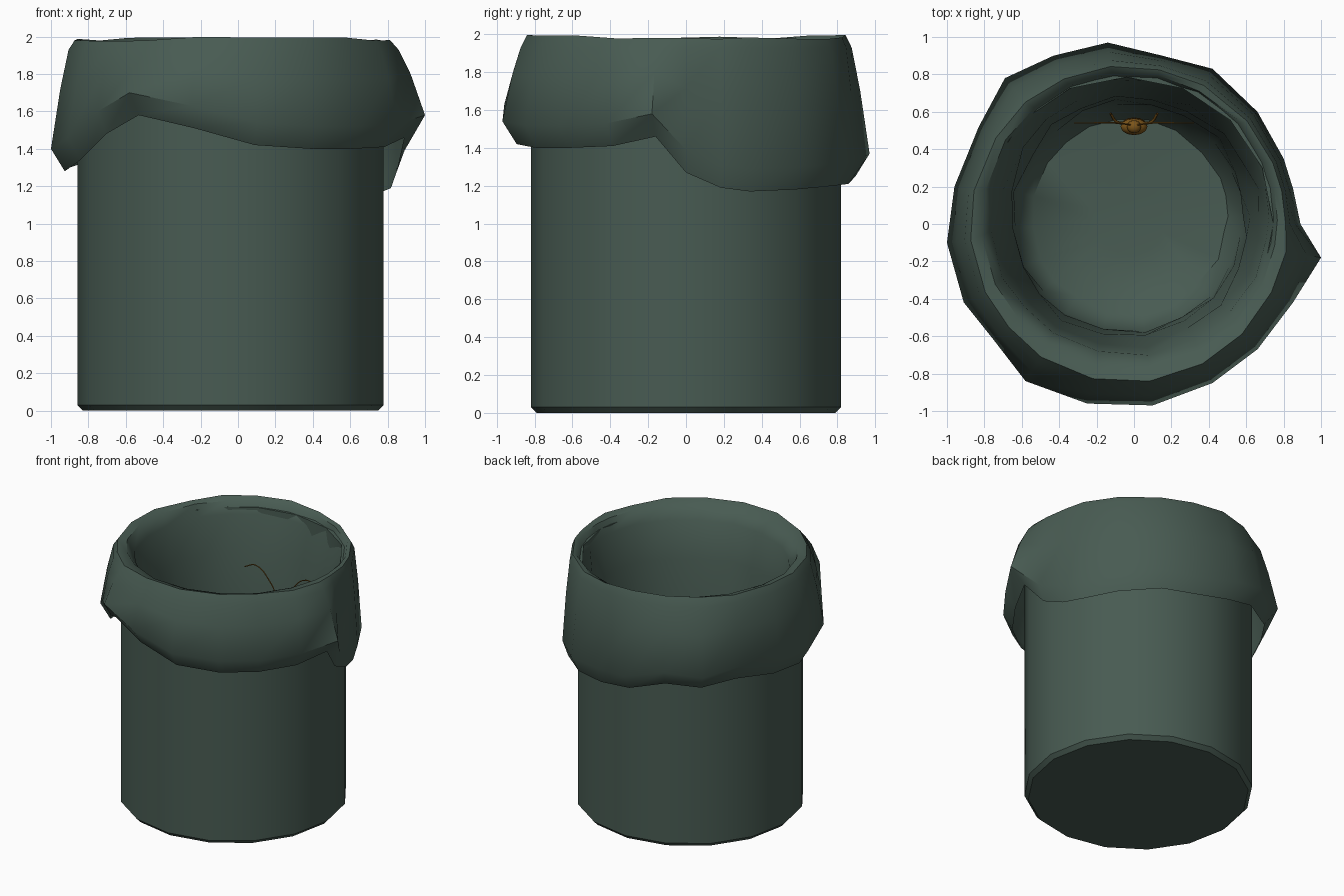
import bpy, bmesh, math, random
from mathutils import Vector

if "Cube" in bpy.data.objects:
    bpy.data.objects.remove(bpy.data.objects["Cube"])

random.seed(4)


def material(name, rgb):
    m = bpy.data.materials.new(name)
    m.diffuse_color = (*rgb, 1)
    m.use_nodes = True
    m.node_tree.nodes["Principled BSDF"].inputs["Base Color"].default_value = m.diffuse_color
    return m


GREEN = material("dark_green", (0.065, 0.105, 0.085))
BROWN = material("brown", (0.2, 0.09, 0.01))


def finish(obj, mat, angle):
    obj.data.materials.append(mat)
    bpy.ops.object.select_all(action='DESELECT')
    bpy.context.view_layer.objects.active = obj
    obj.select_set(True)
    bpy.ops.object.shade_smooth_by_angle(angle=math.radians(angle))
    return obj


def loft(name, rings, mat, angle, cap_start=False, cap_end=False):
    """Skin a list of equal-length point rings."""
    bm = bmesh.new()
    rows = [[bm.verts.new(p) for p in ring] for ring in rings]
    n = len(rows[0])
    for a, b in zip(rows, rows[1:]):
        for i in range(n):
            j = (i + 1) % n
            bm.faces.new((a[i], a[j], b[j], b[i]))
    if cap_start:
        bm.faces.new(rows[0][::-1])
    if cap_end:
        bm.faces.new(rows[-1])
    mesh = bpy.data.meshes.new(name)
    bm.to_mesh(mesh)
    bm.free()
    obj = bpy.data.objects.new(name, mesh)
    bpy.context.collection.objects.link(obj)
    return finish(obj, mat, angle)


# Bin: 16-sided open can with a small bottom chamfer
def circle(r, z, n=16):
    return [(-0.04 + r * math.cos(2 * math.pi * i / n),
             r * math.sin(2 * math.pi * i / n), z) for i in range(n)]


loft("bin", [circle(r, z) for r, z in
             [(0.79, 0), (0.818, 0.03), (0.818, 1.93), (0.785, 1.93), (0.785, 0.04)]],
     GREEN, 30, True, True)

# Bag: widest outline of the overhang (x, y) with the height of its hem
flare = [(0.89, 0, 1.27), (0.85, 0.19, 1.19), (0.80, 0.35, 1.17), (0.66, 0.60, 1.18),
         (0.42, 0.83, 1.20), (0.15, 0.90, 1.21), (-0.14, 0.97, 1.25), (-0.43, 0.90, 1.33),
         (-0.69, 0.78, 1.31), (-0.83, 0.52, 1.34), (-0.96, 0.20, 1.30), (-1.0, -0.10, 1.28),
         (-0.91, -0.42, 1.34), (-0.75, -0.62, 1.48), (-0.58, -0.84, 1.58),
         (-0.25, -0.96, 1.51), (0.10, -0.97, 1.42), (0.42, -0.85, 1.40),
         (0.66, -0.67, 1.40), (0.85, -0.42, 1.41), (1.0, -0.18, 1.46)]


def outside(t, r, height):
    """Ring between a circle of radius r (t=0) and the widest outline (t=1)."""
    ring = []
    for x, y, hem in flare:
        a = math.atan2(y, x + 0.03)
        c = Vector((-0.03 + r * math.cos(a), r * math.sin(a), 0))
        p = c.lerp(Vector((x, y, 0)), t)
        p.z = height(hem)
        ring.append(p)
    return ring


def inside(r, z, fold, cy):
    """Ring of the lining, with random folds."""
    ring = []
    for x, y, hem in flare:
        a = math.atan2(y, x + 0.03)
        q = r + random.uniform(-fold, fold)
        ring.append((-0.025 + q * math.cos(a), cy + q * math.sin(a), z))
    return ring


rings = [outside(0.45, 0.84, lambda h: h),
         outside(1.0, 0.84, lambda h: h + 0.12),
         outside(0.6, 0.85, lambda h: 0.55 * 1.98 + 0.45 * (h + 0.12)),
         outside(0.3, 0.84, lambda h: 1.93),
         outside(0.12, 0.83, lambda h: 1.985 + random.uniform(-0.012, 0.015)),
         inside(0.79, 1.97, 0.006, 0.02),
         inside(0.745, 1.88, 0.01, 0.04),
         inside(0.69, 1.6, 0.02, 0.04),
         inside(0.65, 1.25, 0.025, 0.04),
         inside(0.63, 0.8, 0.025, 0.04),
         inside(0.61, 0.25, 0.015, 0.04),
         inside(0.52, 0.12, 0.01, 0.04),
         inside(0.2, 0.09, 0.01, 0.04)]
loft("bag", rings, GREEN, 50, cap_end=True)


# Insect climbing the back of the lining, head up
def blob(name, loc, size):
    bpy.ops.mesh.primitive_uv_sphere_add(segments=12, ring_count=8, location=loc)
    o = bpy.context.object
    o.name = name
    o.scale = size
    bpy.ops.object.transform_apply(location=False, rotation=False, scale=True)
    return finish(o, BROWN, 40)


def tube(name, points, radius):
    cu = bpy.data.curves.new(name, 'CURVE')
    cu.dimensions = '3D'
    cu.bevel_depth = radius
    cu.bevel_resolution = 1
    cu.resolution_u = 6
    sp = cu.splines.new('BEZIER')
    sp.bezier_points.add(len(points) - 1)
    for bp, p in zip(sp.bezier_points, points):
        bp.co = p
        bp.handle_left_type = bp.handle_right_type = 'AUTO'
    o = bpy.data.objects.new(name, cu)
    bpy.context.collection.objects.link(o)
    cu.materials.append(BROWN)


blob("insect_abdomen", (0, 0.535, 1.14), (0.065, 0.035, 0.15))
blob("insect_thorax", (0, 0.52, 1.28), (0.072, 0.045, 0.05))
blob("insect_head", (0, 0.52, 1.335), (0.038, 0.035, 0.03))
for s, side in ((-1, "left"), (1, "right")):
    blob("insect_wing_" + side, (s * 0.03, 0.512, 1.13), (0.038, 0.02, 0.15))
    tube("insect_antenna_" + side,
         [(s * 0.015, 0.53, 1.35), (s * 0.1, 0.54, 1.48),
          (s * 0.22, 0.54, 1.575), (s * 0.32, 0.54, 1.54)], 0.004)
    for k, (z, knee, foot) in enumerate([(1.27, 0.03, 0.09), (1.2, -0.02, -0.04),
                                         (1.13, -0.04, -0.14)]):
        tube(f"insect_leg_{side}_{k}",
             [(s * 0.04, 0.54, z), (s * 0.09, 0.545, z + knee),
              (s * 0.125, 0.59, z + foot)], 0.007)
